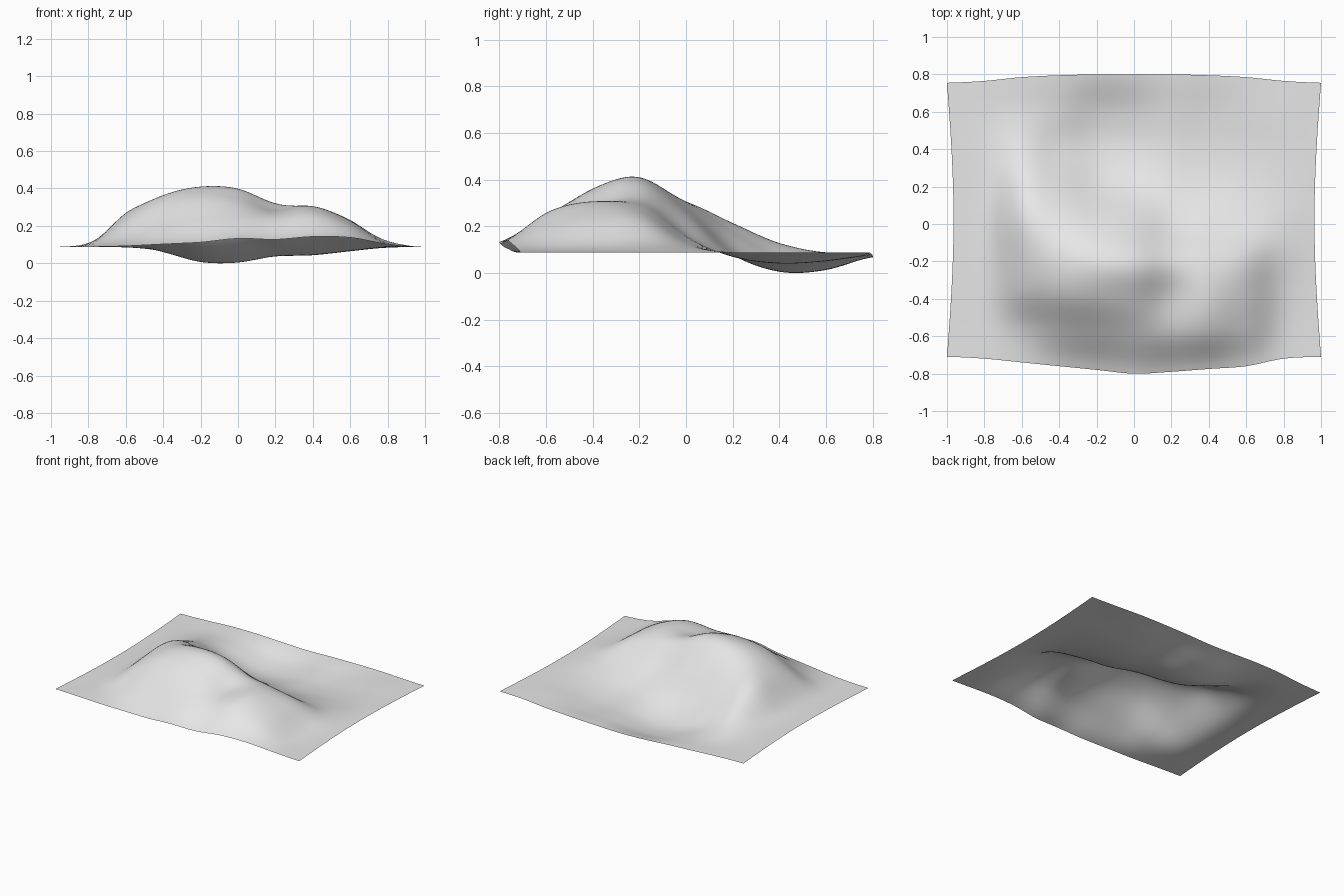
import bpy
import bmesh
import math

cube = bpy.data.objects.get("Cube")
if cube:
    bpy.data.objects.remove(cube, do_unlink=True)

# Height profiles in hundredths, left to right, from the front edge to the back
PROFILES = [
    "9 9 9.5 10.5 11.5 13.5 13 14.5 14 10.5 9",
    "9 9.5 14 21 24 25 25 27 21 11 9",
    "9 11 24 34 37 35 29 31 24 12 9",
    "9 12 28 37 41 40 32 28 23 13 9",
    "9 12 28 30 28 25 17 15 13 11 9",
    "9 11 21 17 10 8 7.5 7 8 9 9",
    "9 10 13 7 1.5 1 4 4.5 6.5 8.5 9",
    "9 9 9 6.5 2 2 5 5.5 7.5 9 9",
    "9 9 9 8.5 7.5 7 7.5 8 8.5 9 9",
]
HEIGHTS = [[float(h) / 100 for h in row.split()] for row in PROFILES]
FRONT_EDGE = [-.71, -.72, -.74, -.76, -.78, -.8, -.79, -.775, -.76, -.72, -.71]
BACK_EDGE = [.755, .765, .785, .795, .8, .8, .8, .795, .785, .765, .755]
COLUMNS, ROWS = 90, 72


def smooth_sample(values, t):
    """Smooth curve through evenly spaced values, t from 0 to 1."""
    last = len(values) - 1
    i = min(int(t * last), last - 1)
    f = t * last - i
    a, b, c, d = (values[max(0, min(last, i + k))] for k in (-1, 0, 1, 2))
    return b + f * ((c - a) / 2 + f * (a - 2.5 * b + 2 * c - d / 2
                    + f * (1.5 * (b - c) + (d - a) / 2)))


def surface_point(u, v):
    """Point on the sheet, with waisted sides and bowed front and back."""
    x = (2 * u - 1) * (1 - .035 * math.sin(math.pi * v))
    front, back = smooth_sample(FRONT_EDGE, u), smooth_sample(BACK_EDGE, u)
    z = smooth_sample([smooth_sample(row, u) for row in HEIGHTS], v)
    return x, front + (back - front) * v, z


# Draped sheet
bm = bmesh.new()
grid = [[bm.verts.new(surface_point(i / COLUMNS, j / ROWS))
         for i in range(COLUMNS + 1)] for j in range(ROWS + 1)]
for near, far in zip(grid, grid[1:]):
    for i in range(COLUMNS):
        bm.faces.new((near[i], near[i + 1], far[i + 1], far[i]))

# Soften the sculpted shape and rest its lowest point on the ground
inner = [v for v in bm.verts if not v.is_boundary]
for _ in range(4):
    bmesh.ops.smooth_vert(bm, verts=inner, factor=.5, use_axis_z=True)
lowest = min(v.co.z for v in bm.verts)
for v in bm.verts:
    v.co.z -= lowest
for face in bm.faces:
    face.smooth = True

mesh = bpy.data.meshes.new("terrain_sheet")
bm.to_mesh(mesh)
bm.free()
sheet = bpy.data.objects.new("terrain_sheet", mesh)
bpy.context.collection.objects.link(sheet)

# Plain light grey
grey = bpy.data.materials.new("light_grey")
grey.use_nodes = True
colour = (.8, .8, .8, 1)
grey.diffuse_color = colour
grey.node_tree.nodes["Principled BSDF"].inputs["Base Color"].default_value = colour
mesh.materials.append(grey)
